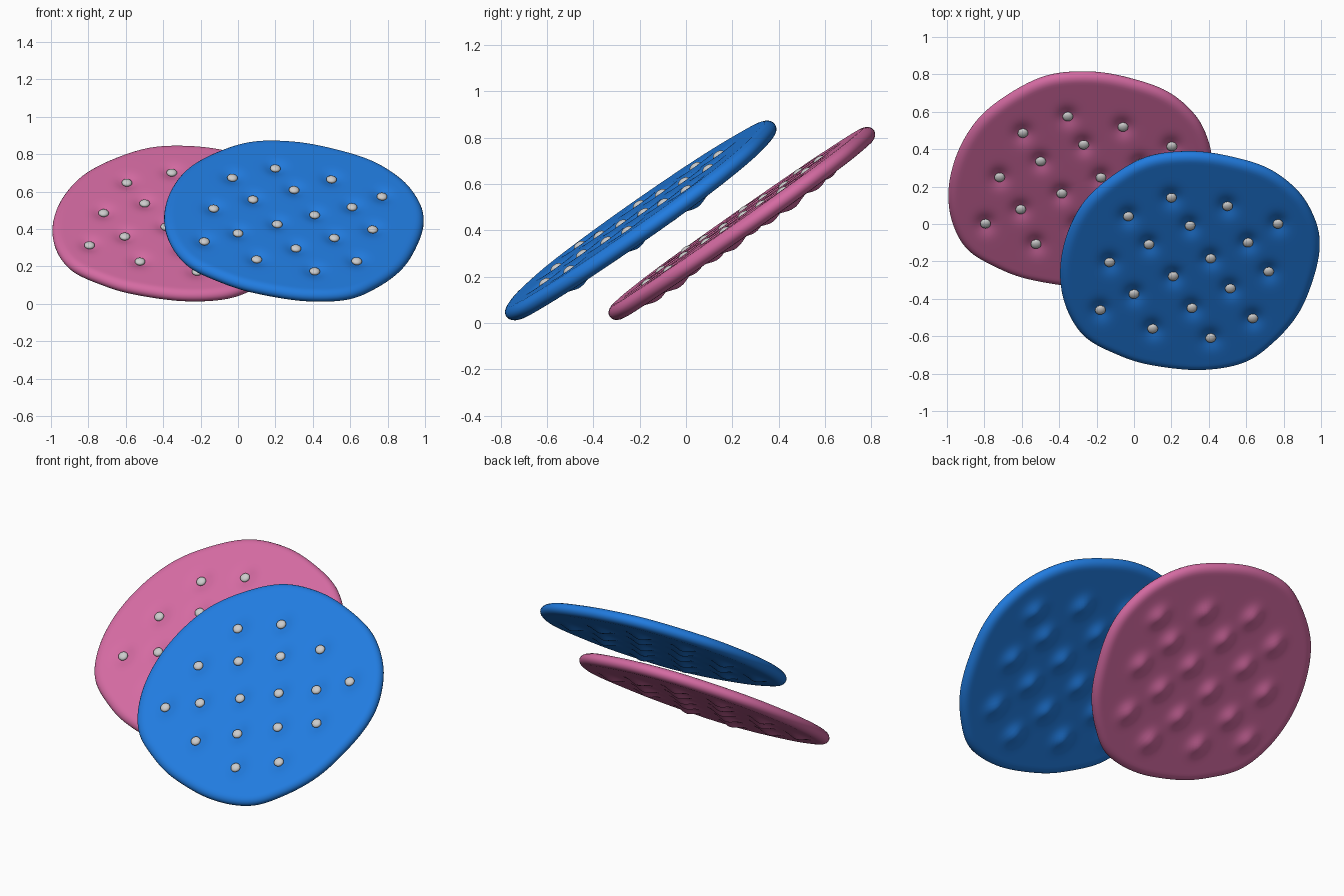
import bpy, bmesh, math
from mathutils import Vector, Matrix

if "Cube" in bpy.data.objects:
    bpy.data.objects.remove(bpy.data.objects["Cube"])

# Cushion outline and button layout, as seen from above
OUTLINE = [(.30, .377), (.08, .35), (-.10, .255), (-.265, .105), (-.36, -.08),
           (-.393, -.28), (-.36, -.465), (-.265, -.615), (-.10, -.71), (.08, -.77),
           (.35, -.80), (.59, -.76), (.75, -.65), (.885, -.49), (.965, -.295),
           (.995, -.13), (.97, .01), (.885, .155), (.725, .28), (.51, .35)]
BUTTONS = [(.20, .14), (.5, .095), (.77, 0), (-.03, .04), (.3, -.01), (.61, -.1),
           (-.13, -.205), (.08, -.11), (.41, -.185), (.72, -.255), (-.18, -.46),
           (0, -.375), (.21, -.28), (.515, -.345), (.1, -.56), (.31, -.45),
           (.635, -.505), (.41, -.61)]
CENTRE = Vector((.3, -.21))
HALF, EDGE = .036, .045          # half thickness and width of the rounded rim
RINGS, ARC, STEPS = 44, 10, 8


def smooth_loop(pts):
    """Closed Catmull-Rom curve through the points."""
    p = [Vector(q) for q in pts]
    n, out = len(p), []
    for i in range(n):
        a, b, c, d = p[i - 1], p[i], p[(i + 1) % n], p[(i + 2) % n]
        for k in range(STEPS):
            t = k / STEPS
            out.append(.5 * (2 * b + (c - a) * t + (2 * a - 5 * b + 4 * c - d) * t * t
                             + (3 * b - a - 3 * c + d) * t ** 3))
    return out


def colour(name, rgb):
    m = bpy.data.materials.new(name)
    m.diffuse_color = (*rgb, 1)
    m.use_nodes = True
    m.node_tree.nodes["Principled BSDF"].inputs["Base Color"].default_value = m.diffuse_color
    return m


def add_object(name, bm, mat=None):
    bmesh.ops.recalc_face_normals(bm, faces=bm.faces[:])
    for f in bm.faces:
        f.smooth = True
    me = bpy.data.meshes.new(name)
    bm.to_mesh(me)
    bm.free()
    ob = bpy.data.objects.new(name, me)
    bpy.context.collection.objects.link(ob)
    if mat:
        me.materials.append(mat)


def cushion(name, mat, place, plane, lift):
    a, b, c = plane              # tilted top plane z = a + b*x + c*y
    normal = Vector((-b, -c, 1)).normalized()

    def on_plane(p):
        return Vector((p.x, p.y, a + b * p.x + c * p.y))

    holes = [place(Vector(q)) for q in BUTTONS]
    mid = place(CENTRE)
    outline = [place(q) for q in smooth_loop(OUTLINE)]
    core = [q - (q - mid).normalized() * EDGE for q in outline]

    def press(p):                # how far the stitches pull the padding down
        return sum(math.exp(-(p - h).length_squared / (2 * .034 ** 2)) for h in holes)

    bm = bmesh.new()

    def flat_point(p, side):
        pull = (.022 if side > 0 else .026) * press(p)
        return bm.verts.new(on_plane(p) + normal * (lift - HALF + side * HALF - pull))

    # Rings run from the top centre, around the rim, to the bottom centre
    top = flat_point(mid, 1)
    bottom = flat_point(mid, -1)
    rings = [[flat_point(mid.lerp(q, r / RINGS), 1) for q in core] for r in range(1, RINGS + 1)]
    for k in range(1, ARC):
        ang = math.pi / 2 - math.pi * k / ARC
        ring = []
        for q in core:
            out = (on_plane(q) - on_plane(mid)).normalized()
            ring.append(bm.verts.new(on_plane(q) + out * EDGE * math.cos(ang)
                                     + normal * (lift - HALF + HALF * math.sin(ang))))
        rings.append(ring)
    rings += [[flat_point(mid.lerp(q, r / RINGS), -1) for q in core] for r in range(RINGS, 0, -1)]
    n = len(core)
    for i in range(n):
        j = (i + 1) % n
        bm.faces.new((top, rings[0][i], rings[0][j]))
        bm.faces.new((bottom, rings[-1][j], rings[-1][i]))
        for r, s in zip(rings, rings[1:]):
            bm.faces.new((r[i], s[i], s[j], r[j]))
    add_object(name, bm, mat)

    # Flattened grey buttons sitting in the dimples
    bm = bmesh.new()
    turn = normal.to_track_quat('Z', 'Y').to_matrix().to_4x4()
    for h in holes:
        m = Matrix.Translation(on_plane(h)) @ turn @ Matrix.Diagonal((.028, .028, .016, 1))
        bmesh.ops.create_uvsphere(bm, u_segments=20, v_segments=12, radius=1, matrix=m)
    add_object(name + "_buttons", bm)


# Front blue cushion and the slightly skewed pink one behind it
cushion("blue_cushion", colour("blue", (.015, .2, .74)),
        lambda p: p.copy(), (.643, -.09, .708), .008)
cushion("pink_cushion", colour("pink", (.66, .145, .36)),
        lambda p: Vector((p.x - .568 + .10 * p.y, p.y * .98 + .445 - .04 * p.x)),
        (.283, -.037, .706), .008)
